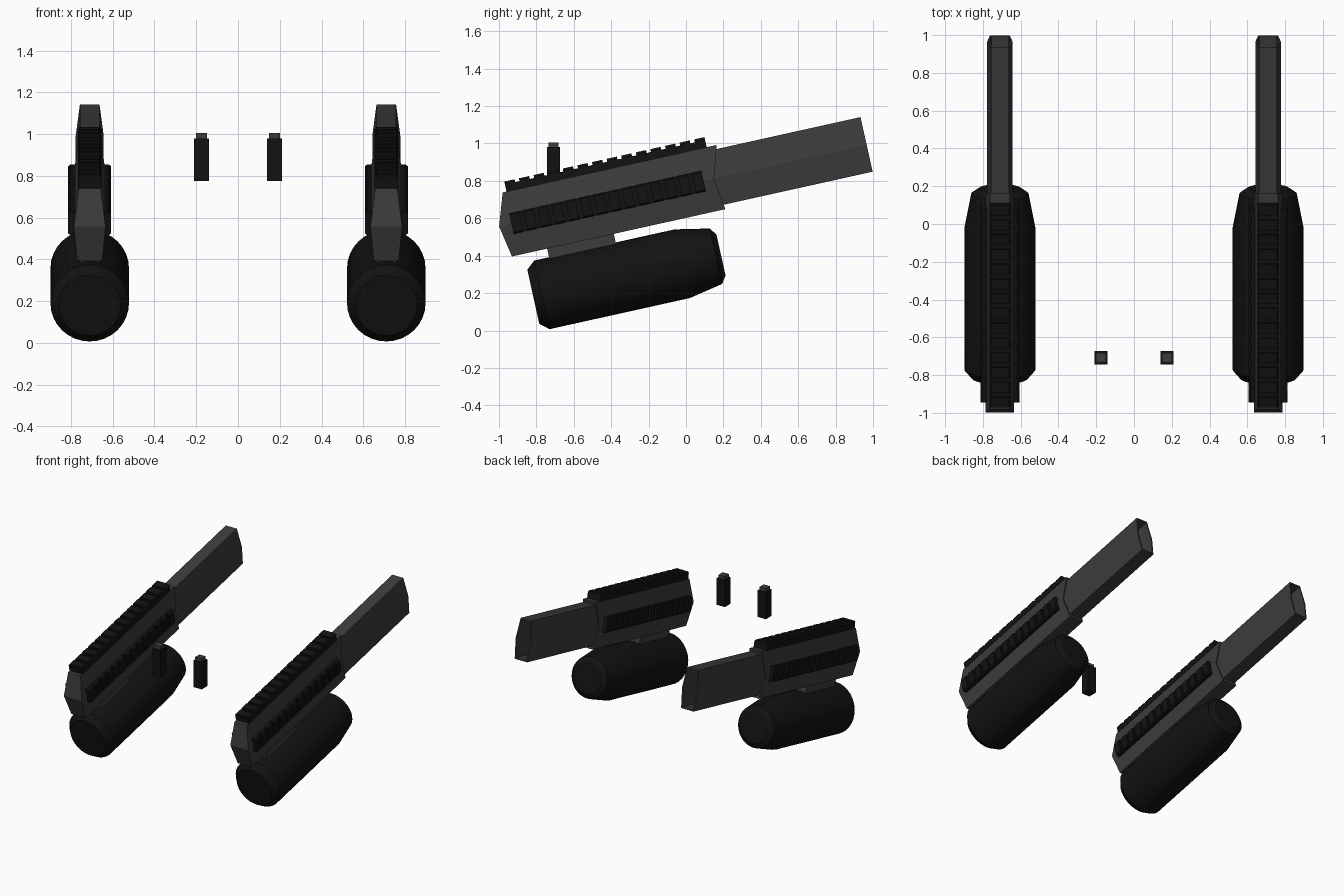
import bpy, bmesh, math
from mathutils import Matrix, Vector

if "Cube" in bpy.data.objects:
    bpy.data.objects.remove(bpy.data.objects["Cube"])

TILT = Matrix.Rotation(math.radians(12.5), 4, 'X')
CX = 0.71


def material(name, v):
    m = bpy.data.materials.new(name)
    m.diffuse_color = (v, v, v, 1)
    m.use_nodes = True
    m.node_tree.nodes["Principled BSDF"].inputs["Base Color"].default_value = m.diffuse_color
    return m


GREY = material("dark_grey", 0.045)
BLACK = material("black", 0.006)


def finish(bm, name, mat, matrix=None):
    bmesh.ops.recalc_face_normals(bm, faces=bm.faces)
    me = bpy.data.meshes.new(name)
    bm.to_mesh(me)
    bm.free()
    me.materials.append(mat)
    ob = bpy.data.objects.new(name, me)
    bpy.context.collection.objects.link(ob)
    if matrix:
        ob.matrix_world = matrix
    return ob


def loft(bm, rings, caps=(True, True)):
    vr = [[bm.verts.new(p) for p in r] for r in rings]
    n = len(vr[0])
    for a, b in zip(vr, vr[1:]):
        for i in range(n):
            bm.faces.new((a[i], a[(i + 1) % n], b[(i + 1) % n], b[i]))
    for use, r in zip(caps, (vr[0], vr[-1])):
        if use and n == 6:      # split six-sided ends along the widest line
            bm.faces.new((r[0], r[1], r[2], r[5]))
            bm.faces.new((r[5], r[2], r[3], r[4]))
        elif use:
            bm.faces.new(r)


def hex_ring(widths, heights, us):
    """Top, middle and bottom half-widths, heights and positions along the axis."""
    (t, m, b), (vt, vm, vb), (ut, um, ub) = widths, heights, us
    return [(-t, ut, vt), (t, ut, vt), (m, um, vm), (b, ub, vb), (-b, ub, vb), (-m, um, vm)]


def box(bm, x0, x1, y0, y1, z0, z1):
    loft(bm, [[(x0, y0, z), (x1, y0, z), (x1, y1, z), (x0, y1, z)] for z in (z0, z1)])


def rail(name, length, teeth, matrix):
    """Slotted rail running along +y with its teeth pointing up."""
    bm = bmesh.new()
    w = 0.056
    box(bm, -w + .012, w - .012, 0, length, 0, .042)
    pitch = length / (teeth - 0.3)
    section = [(-w + .012, .02), (-w, .032), (-w, .047), (-w + .008, .058),
               (w - .008, .058), (w, .047), (w, .032), (w - .012, .02)]
    for i in range(teeth):
        y = i * pitch
        loft(bm, [[(x, yy, z) for x, z in section] for yy in (y, y + pitch * .7)])
    # continuous shoulders below the slots
    low = [(-w + .012, .0), (-w, .0), (-w, .042), (w, .042), (w, .0)][1:]
    loft(bm, [[(x, yy, z) for x, z in low] for yy in (0, length)])
    return finish(bm, name, BLACK, matrix)


def build_gun(side, cx):
    base = Matrix.Translation((cx, 0, 0)) @ TILT

    # receiver with chevron-shaped ends
    bm = bmesh.new()
    W, V = (.053, .076, .06), (.933, .76, .588)
    loft(bm, [hex_ring(W, V, (-.797, -.855, -.823)), hex_ring(W, V, (.375, .322, .346))])
    finish(bm, side + "_receiver", GREY, base)

    # hollow barrel
    bm = bmesh.new()
    Wo, Vo = (.047, .067, .053), (.912, .76, .613)
    Wi, Vi = (.039, .057, .045), (.902, .76, .623)
    loft(bm, [hex_ring(Wo, Vo, (.31,) * 3), hex_ring(Wo, Vo, (1.158,) * 3),
              hex_ring(Wi, Vi, (1.158,) * 3), hex_ring(Wi, Vi, (.40,) * 3)])
    finish(bm, side + "_barrel", GREY, base)

    # top rail and two side rails
    rail(side + "_top_rail", 1.096, 14, base @ Matrix.Translation((0, -.776, .93)))
    for s, tag in ((1, "right"), (-1, "left")):
        rail(f"{side}_{tag}_side_rail", 1.053, 14,
             base @ Matrix.Translation((s * .045, -.788, .76))
             @ Matrix.Rotation(s * math.pi / 2, 4, 'Y'))

    # mount between receiver and canister
    bm = bmesh.new()
    box(bm, -.05, .05, -.63, -.265, .48, .60)
    finish(bm, side + "_mount", GREY, base)

    # round canister, turned from a profile
    bm = bmesh.new()
    prof = [(-.758, .148), (-.711, .188), (.058, .188), (.242, .152), (.27, .112)]
    n = 32
    loft(bm, [[(r * math.cos(2 * math.pi * i / n), u, .353 + r * math.sin(2 * math.pi * i / n))
               for i in range(n)] for u, r in prof])
    ob = finish(bm, side + "_canister", BLACK, base)
    for p in ob.data.polygons:
        p.use_smooth = len(p.vertices) == 4
    bpy.context.view_layer.objects.active = ob
    ob.select_set(True)
    bpy.ops.object.shade_smooth_by_angle(angle=math.radians(20))
    ob.select_set(False)


def build_button(side, x):
    # small upright post with a grey cap
    bm = bmesh.new()
    box(bm, x - .035, x + .035, -.743, -.673, .775, .98)
    finish(bm, side + "_post", BLACK)
    bm = bmesh.new()
    box(bm, x - .026, x + .026, -.734, -.682, .97, 1.005)
    finish(bm, side + "_post_cap", GREY)


for s, side in ((1, "right"), (-1, "left")):
    build_gun(side, s * CX)
    build_button(side, s * .175)
